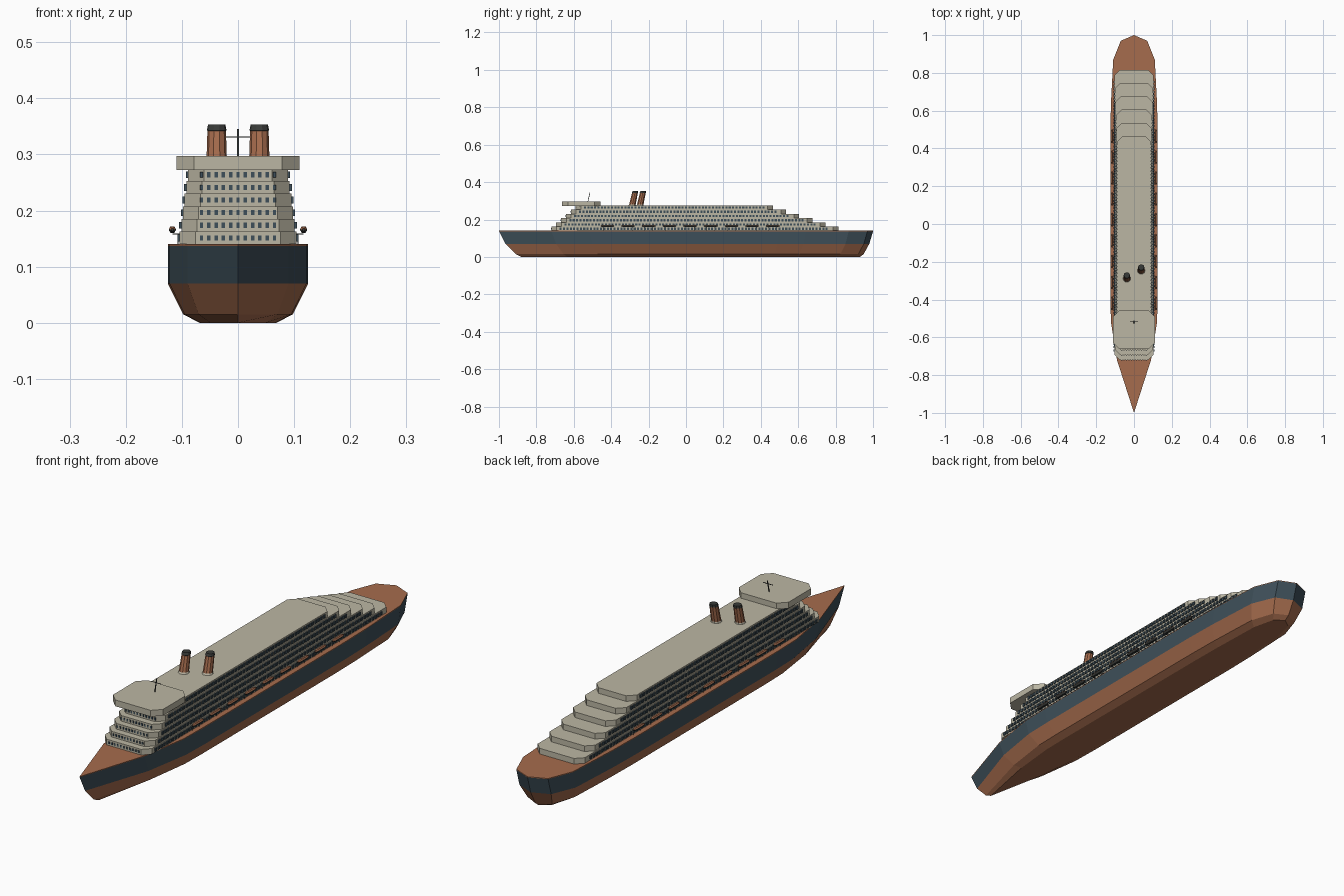
import bpy, bmesh, math
from mathutils import Vector, Matrix

cube = bpy.data.objects.get("Cube")
if cube:
    bpy.data.objects.remove(cube, do_unlink=True)


def material(name, rgb):
    m = bpy.data.materials.new(name)
    m.use_nodes = True
    m.diffuse_color = (*rgb, 1)
    m.node_tree.nodes["Principled BSDF"].inputs["Base Color"].default_value = (*rgb, 1)
    return m


CREAM = material("cream paint", (0.50, 0.47, 0.37))
BROWN = material("rust brown", (0.38, 0.15, 0.075))
NAVY = material("slate blue", (0.048, 0.078, 0.1))
DARK = material("charcoal", (0.04, 0.043, 0.04))


def finish(name, bm, *mats):
    bmesh.ops.recalc_face_normals(bm, faces=bm.faces)
    mesh = bpy.data.meshes.new(name)
    bm.to_mesh(mesh)
    bm.free()
    for m in mats:
        mesh.materials.append(m)
    ob = bpy.data.objects.new(name, mesh)
    bpy.context.collection.objects.link(ob)
    return ob


def loft(bm, rings, mats=None):
    """Skin closed rings of points and cap both ends."""
    loops = [[bm.verts.new(p) for p in ring] for ring in rings]
    n = len(loops[0])
    for k, (a, b) in enumerate(zip(loops, loops[1:])):
        for i in range(n):
            f = bm.faces.new((a[i], a[(i + 1) % n], b[(i + 1) % n], b[i]))
            f.material_index = mats[k] if mats else 0
    bm.faces.new(loops[0][::-1]).material_index = mats[0] if mats else 0
    bm.faces.new(loops[-1]).material_index = mats[-1] if mats else 0


def box(bm, centre, size, mat=0):
    m = Matrix.Translation(centre) @ Matrix.Diagonal((*size, 1))
    verts = bmesh.ops.create_cube(bm, size=1, matrix=m)["verts"]
    for f in {f for v in verts for f in v.link_faces}:
        f.material_index = mat


def chamfered(w, y0, y1, c, z):
    """Rectangle outline with cut corners."""
    return [(-w + c, y0, z), (w - c, y0, z), (w, y0 + c, z), (w, y1 - c, z),
            (w - c, y1, z), (-w + c, y1, z), (-w, y1 - c, z), (-w, y0 + c, z)]


# Hull: deck outline from bow to stern, narrowed towards the keel
half = [(-0.72, 0.09), (-0.52, 0.122), (-0.4, 0.125), (0.5, 0.125),
        (0.64, 0.122), (0.87, 0.11), (0.97, 0.07)]
outline = [(0, -1)] + [(w, y) for y, w in half] + [(0, 1)] + [(-w, y) for y, w in half[::-1]]


def hull_ring(z, bow, stern, width):
    return [(x * width, y * (bow if y < 0 else stern), z) for x, y in outline]


bm = bmesh.new()
loft(bm, [hull_ring(0, 0.88, 0.93, 0.55), hull_ring(0.015, 0.91, 0.95, 0.78),
          hull_ring(0.07, 0.965, 0.98, 1), hull_ring(0.137, 0.999, 1, 1),
          hull_ring(0.14, 1, 1, 1)], [0, 0, 1, 0])
finish("hull", bm, BROWN, NAVY)

# Stepped passenger decks and their rows of windows
TIERS, BASE, STEP = 6, 0.14, 0.0225
windows = bmesh.new()
for i in range(TIERS):
    w = 0.104 - 0.003 * i
    y0, y1 = -0.72 + 0.026 * i, 0.815 - 0.07 * i
    z0 = BASE + STEP * i
    bm = bmesh.new()
    loft(bm, [chamfered(w, y0, y1, 0.028, z) for z in (z0, z0 + STEP)])
    finish(f"deck_tier_{i + 1}", bm, CREAM)
    zc = z0 + STEP / 2
    count = int((y1 - y0 - 0.08) / 0.018)
    for k in range(count):
        y = y0 + 0.05 + k * 0.018
        for side in (-1, 1):
            box(windows, (side * w, y, zc), (0.008, 0.011, 0.012))
    for k in range(-5, 6):
        box(windows, (k * 0.013, y0, zc), (0.006, 0.004, 0.009))
finish("cabin_windows", windows, NAVY)

# Bridge overhanging the front
bm = bmesh.new()
loft(bm, [chamfered(0.11, -0.663, -0.458, 0.032, z) for z in (0.272, 0.297)])
finish("bridge", bm, CREAM)

# Mast with crossbar
bm = bmesh.new()
loft(bm, [[(sx * 0.0015, y + sy * 0.0015, z) for sx, sy in ((-1, -1), (1, -1), (1, 1), (-1, 1))]
          for y, z in ((-0.525, 0.295), (-0.513, 0.345))])
box(bm, (0, -0.517, 0.331), (0.042, 0.002, 0.002))
finish("mast", bm, DARK)


# Raked funnels with collar and dark cap
def circle(x, y, z, r, n=10):
    return [(x + r * math.cos(math.tau * k / n), y + r * math.sin(math.tau * k / n), z)
            for k in range(n)]


for name, x, y in (("right_funnel", -0.038, -0.288), ("left_funnel", 0.038, -0.246)):
    bm = bmesh.new()
    profile = [(0.274, 0.021), (0.281, 0.0185), (0.342, 0.0165), (0.343, 0.0175), (0.353, 0.0155)]
    loft(bm, [circle(x, y + (z - 0.274) * 0.22, z, r) for z, r in profile], [0, 1, 2, 2])
    finish(name, bm, CREAM, BROWN, DARK)

# Lifeboats hung on davits along both sides
boats, davits = bmesh.new(), bmesh.new()
section = [(0.0035, -0.007), (0.007, -0.001), (0.007, 0.001), (0.004, 0.006)]
section += [(-x, z) for x, z in section[::-1]]
for side in (-1, 1):
    for k in range(9):
        y = -0.42 + 0.1105 * k
        first = len(boats.faces)
        loft(boats, [[(side * 0.117 + x * s, y + dy, 0.166 + z * s) for x, z in section]
                     for dy, s in ((-0.035, 0.3), (-0.024, 0.9), (0.024, 0.9), (0.035, 0.3))])
        for dy in (-0.022, 0.022):
            box(davits, (side * 0.108, y + dy, 0.1585), (0.018, 0.002, 0.002))
            box(davits, (side * 0.107, y + dy, 0.149), (0.002, 0.002, 0.019))
boats.faces.ensure_lookup_table()
for f in boats.faces:
    f.material_index = 1 if f.calc_center_median().z < 0.166 else 0
finish("lifeboats", boats, BROWN, DARK)
finish("lifeboat_davits", davits, DARK)
